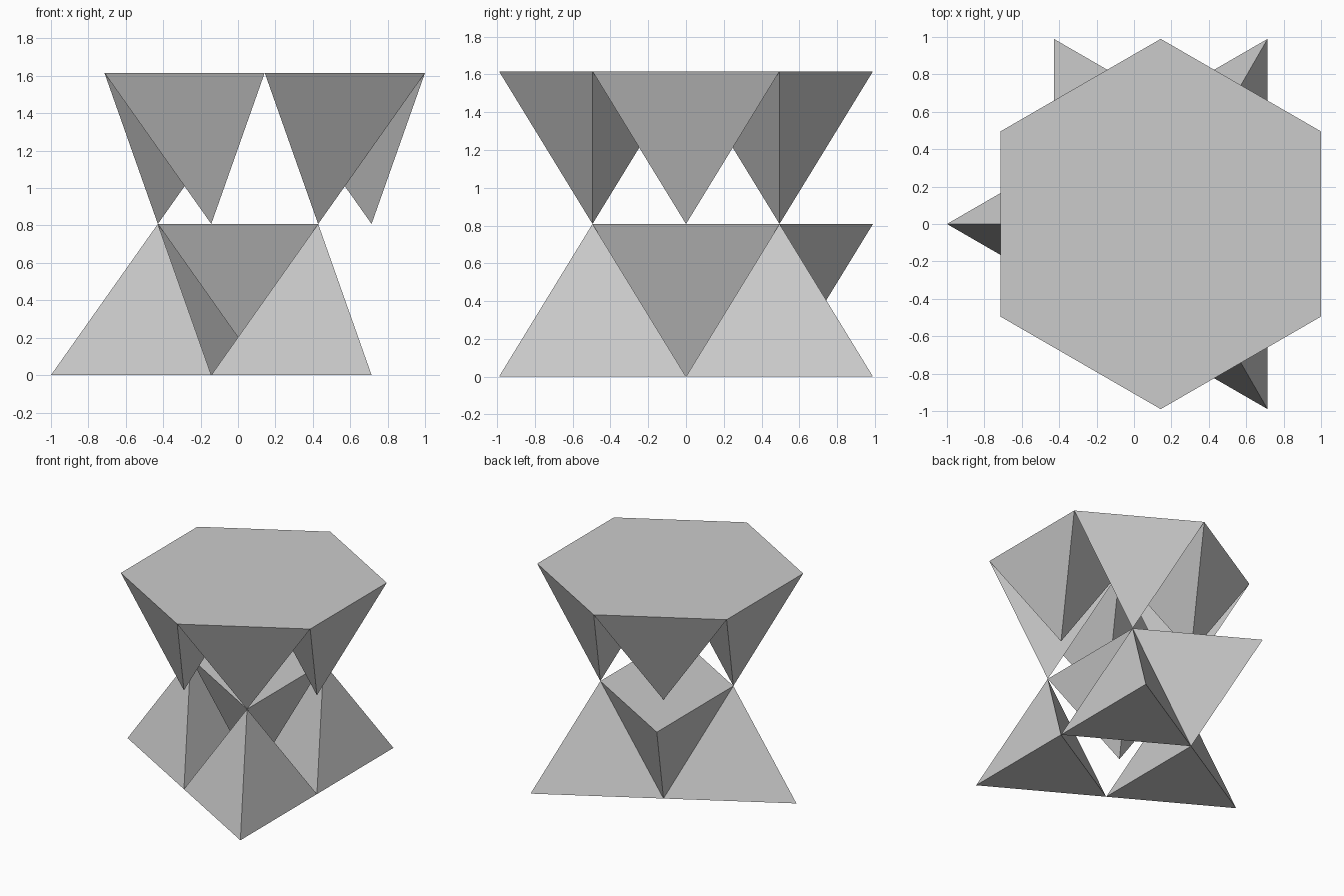
import bpy
import bmesh
from math import cos, sin, radians, sqrt
from mathutils import Vector

if "Cube" in bpy.data.objects:
    bpy.data.objects.remove(bpy.data.objects["Cube"], do_unlink=True)

RADIUS = 4 / 7                  # centre to corner of one triangle
HEIGHT = RADIUS * sqrt(2)       # height of a regular tetrahedron
CENTRE = Vector((RADIUS / 4, 0, 0))

grey = bpy.data.materials.new("light_grey")
grey.use_nodes = True
colour = (0.6, 0.6, 0.6, 1)
grey.diffuse_color = colour
grey.node_tree.nodes["Principled BSDF"].inputs["Base Color"].default_value = colour


def polar(angle, radius=RADIUS):
    return Vector((cos(radians(angle)), sin(radians(angle)), 0)) * radius


def tetrahedron(name, middle, heading, base_z, tip_z):
    """Regular tetrahedron whose triangle has a corner towards heading."""
    bm = bmesh.new()
    up = Vector((0, 0, 1))
    ring = [bm.verts.new(middle + polar(heading + turn) + up * base_z)
            for turn in (0, 120, 240)]
    tip = bm.verts.new(middle + up * tip_z)
    bm.faces.new(ring)
    for i in range(3):
        bm.faces.new((ring[i], ring[(i + 1) % 3], tip))
    bmesh.ops.recalc_face_normals(bm, faces=bm.faces)
    mesh = bpy.data.meshes.new(name)
    bm.to_mesh(mesh)
    bm.free()
    mesh.materials.append(grey)
    obj = bpy.data.objects.new(name, mesh)
    bpy.context.collection.objects.link(obj)


# Three upright feet at the corners of the base
for name, angle in (("right_foot", 180), ("front_foot", -60), ("back_foot", 60)):
    tetrahedron(name, CENTRE + polar(angle), angle, 0, HEIGHT)

# Inverted pieces between the feet: one central, one on the back right side
tetrahedron("centre_wedge", CENTRE, 180, HEIGHT, 0)
tetrahedron("side_wedge", CENTRE + polar(120), 0, HEIGHT, 0)

# Six inverted pieces whose flat tops form the hexagon
for i in range(6):
    angle = i * 60
    tetrahedron(f"top_wedge_{i + 1}", CENTRE + polar(angle), angle + 180,
                2 * HEIGHT, HEIGHT)
